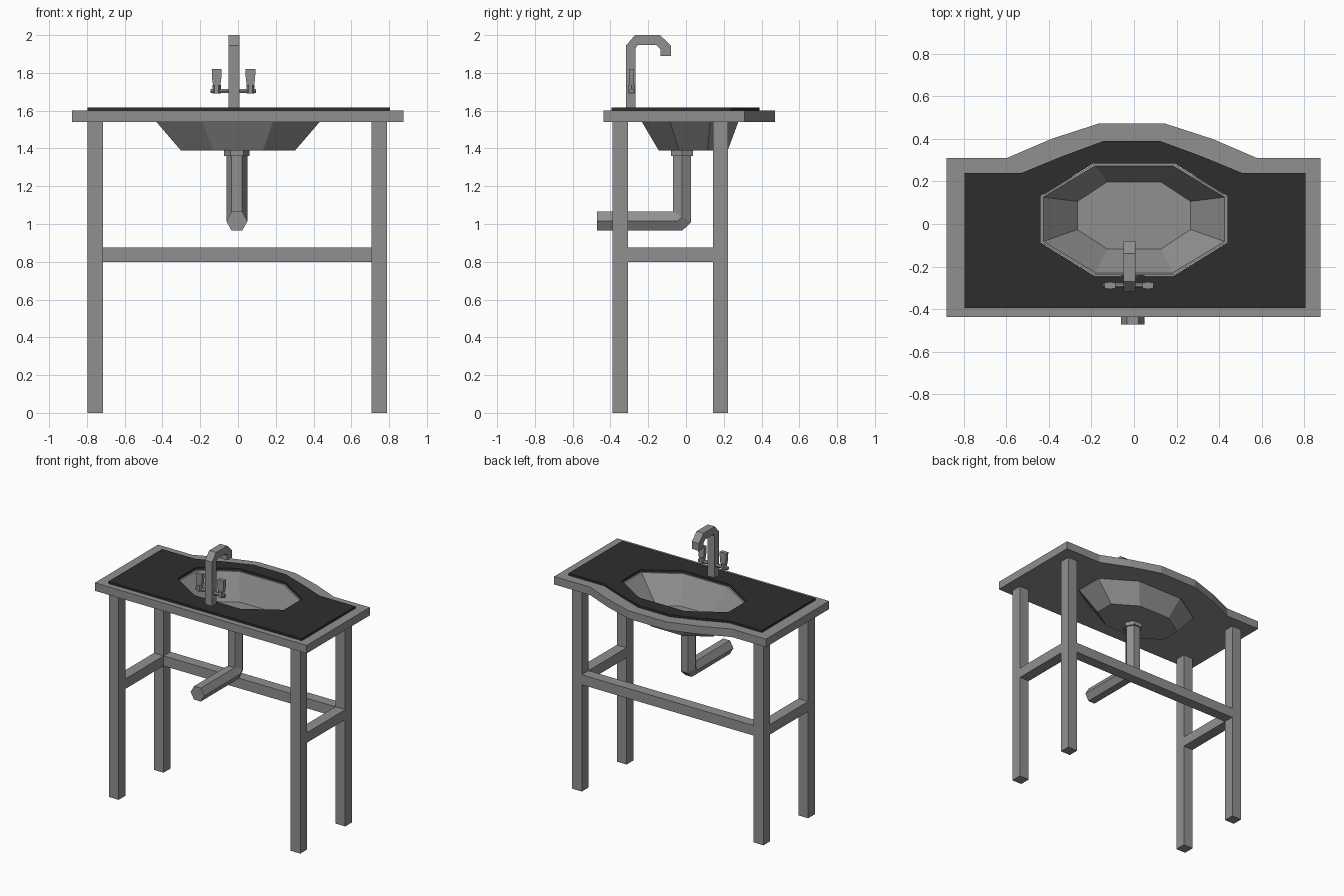
import bpy, bmesh
from math import cos, sin, pi
from mathutils import Vector

cube = bpy.data.objects.get("Cube")
if cube:
    bpy.data.objects.remove(cube, do_unlink=True)


def material(name, value):
    m = bpy.data.materials.new(name)
    m.use_nodes = True
    col = (value, value, value, 1)
    m.diffuse_color = col
    m.node_tree.nodes["Principled BSDF"].inputs["Base Color"].default_value = col
    return m


GREY = material("mid grey", 0.28)
BLACK = material("charcoal black", 0.027)


def finish(name, bm, mat):
    bmesh.ops.recalc_face_normals(bm, faces=bm.faces)
    mesh = bpy.data.meshes.new(name)
    bm.to_mesh(mesh)
    bm.free()
    mesh.materials.append(mat)
    ob = bpy.data.objects.new(name, mesh)
    bpy.context.collection.objects.link(ob)
    return ob


def box(name, x0, x1, y0, y1, z0, z1, mat=GREY):
    bm = bmesh.new()
    bmesh.ops.create_cube(bm, size=1)
    for v in bm.verts:
        v.co = ((x0 + x1) / 2 + v.co.x * (x1 - x0),
                (y0 + y1) / 2 + v.co.y * (y1 - y0),
                (z0 + z1) / 2 + v.co.z * (z1 - z0))
    return finish(name, bm, mat)


def loft(name, rings, mat=GREY):
    """Skin a list of equal-sized rings and cap both ends."""
    bm = bmesh.new()
    loops = [[bm.verts.new(p) for p in r] for r in rings]
    n = len(loops[0])
    for a, b in zip(loops, loops[1:]):
        for i in range(n):
            j = (i + 1) % n
            bm.faces.new((a[i], a[j], b[j], b[i]))
    bm.faces.new(loops[0])
    bm.faces.new(loops[-1])
    return finish(name, bm, mat)


def hexagon(centre, u, v):
    c, u, v = Vector(centre), Vector(u), Vector(v)
    return [c + u * cos(k * pi / 3) + v * sin(k * pi / 3) for k in range(6)]


def flat_hex(x, y, z, r):
    return hexagon((x, y, z), (r, 0, 0), (0, r, 0))


def octagon(hx, sx, hy, sy, cy, z):
    pts = [(hx, sy), (sx, hy), (-sx, hy), (-hx, sy),
           (-hx, -sy), (-sx, -hy), (sx, -hy), (hx, -sy)]
    return [(x, cy + y, z) for x, y in pts]


def slab(name, outline, hole, z0, z1, mat):
    """Flat plate with an opening."""
    bm = bmesh.new()
    for loop in (outline, hole):
        vs = [bm.verts.new((p[0], p[1], z0)) for p in loop]
        for i in range(len(vs)):
            bm.edges.new((vs[i - 1], vs[i]))
    bmesh.ops.triangle_fill(bm, edges=bm.edges[:], use_beauty=True)
    ext = bmesh.ops.extrude_face_region(bm, geom=bm.faces[:], use_keep_orig=True)
    for g in ext["geom"]:
        if isinstance(g, bmesh.types.BMVert):
            g.co.z = z1
    return finish(name, bm, mat)


# Countertop with bowed edge, and dark inlay on it
def bowed(x0, x1, y0, bow):
    cx = -0.01
    return ([(x0, y0), (x1, y0), (x1, bow[0][1])]
            + [(cx + x, y) for x, y in bow]
            + [(cx - x, y) for x, y in reversed(bow)]
            + [(x0, bow[0][1])])


opening = octagon(0.44, 0.19, 0.263, 0.108, 0.022, 0)
slab("countertop", bowed(-0.88, 0.875, -0.437,
     [(0.587, 0.31), (0.377, 0.4), (0.155, 0.472)]), opening, 1.54, 1.60, GREY)
slab("countertop_inlay", bowed(-0.797, 0.805, -0.395,
     [(0.517, 0.24), (0.33, 0.317), (0.132, 0.39)]), opening, 1.60, 1.616, BLACK)

# Faceted basin shell: outside up, over the rim, down inside
loft("basin", [
    octagon(0.303, 0.132, 0.183, 0.075, 0.038, 1.39),
    octagon(0.432, 0.186, 0.255, 0.106, 0.022, 1.54),
    octagon(0.438, 0.189, 0.261, 0.107, 0.022, 1.60),
    octagon(0.426, 0.182, 0.251, 0.104, 0.022, 1.60),
    octagon(0.266, 0.127, 0.157, 0.066, 0.040, 1.415),
])

# Drain ring inside the basin, collar and waste pipe below
loft("drain_ring", [flat_hex(-0.005, -0.005, z, r) for z, r in
                    ((1.41, 0.056), (1.421, 0.056), (1.421, 0.042), (1.416, 0.042))])
PX, PY, PR = -0.006, -0.021, 0.056
loft("drain_collar", [flat_hex(PX, PY, z, 0.068) for z in (1.36, 1.395)])
side = (PR, 0, 0)
loft("waste_pipe", [
    hexagon((PX, PY, 1.37), side, (0, PR, 0)),
    hexagon((PX, PY, 1.038), side, (0, PR, -0.032)),
    hexagon((PX, -0.045, 1.015), side, (0, 0.029, -0.058)),
    hexagon((PX, -0.472, 1.015), side, (0, 0, -0.058)),
])

# Tap with a hooked spout
outer = [(-0.318, 1.60), (-0.318, 1.945), (-0.27, 2.0), (-0.138, 2.0),
         (-0.08, 1.945), (-0.08, 1.89)]
inner = [(-0.135, 1.89), (-0.135, 1.925), (-0.158, 1.947), (-0.255, 1.947),
         (-0.268, 1.93), (-0.268, 1.60)]
loft("tap_spout", [[(x, y, z) for y, z in outer + inner] for x in (-0.05, 0.008)])

# Tap handles on a cross bar
HY = -0.288
loft("tap_cross_bar", [hexagon((x, HY, 1.704), (0, 0.013, 0), (0, 0, 0.013))
                       for x in (-0.146, 0.095)])
for label, hx in (("right", -0.113), ("left", 0.066)):
    loft(label + "_tap_body", [flat_hex(hx, HY, z, 0.022) for z in (1.69, 1.735)])
    lever = [(0.019, 1.73), (0.025, 1.775), (0.026, 1.82),
             (-0.026, 1.82), (-0.025, 1.775), (-0.019, 1.73)]
    loft(label + "_tap_lever", [[(hx + x, y, z) for x, z in lever]
                                for y in (HY - 0.014, HY + 0.014)])

# Legs and side rails, mirrored left and right
CX, LO, LI = -0.004, 0.793, 0.712
for label, s in (("left", 1), ("right", -1)):
    x0, x1 = sorted((CX + s * LO, CX + s * LI))
    box(label + "_front_leg", x0, x1, -0.39, -0.308, 0, 1.54)
    box(label + "_back_leg", x0, x1, 0.142, 0.222, 0, 1.54)
    box(label + "_side_rail", x0, x1, -0.308, 0.142, 0.80, 0.875)
box("back_rail", CX - LI, CX + LI, 0.142, 0.222, 0.80, 0.875)
